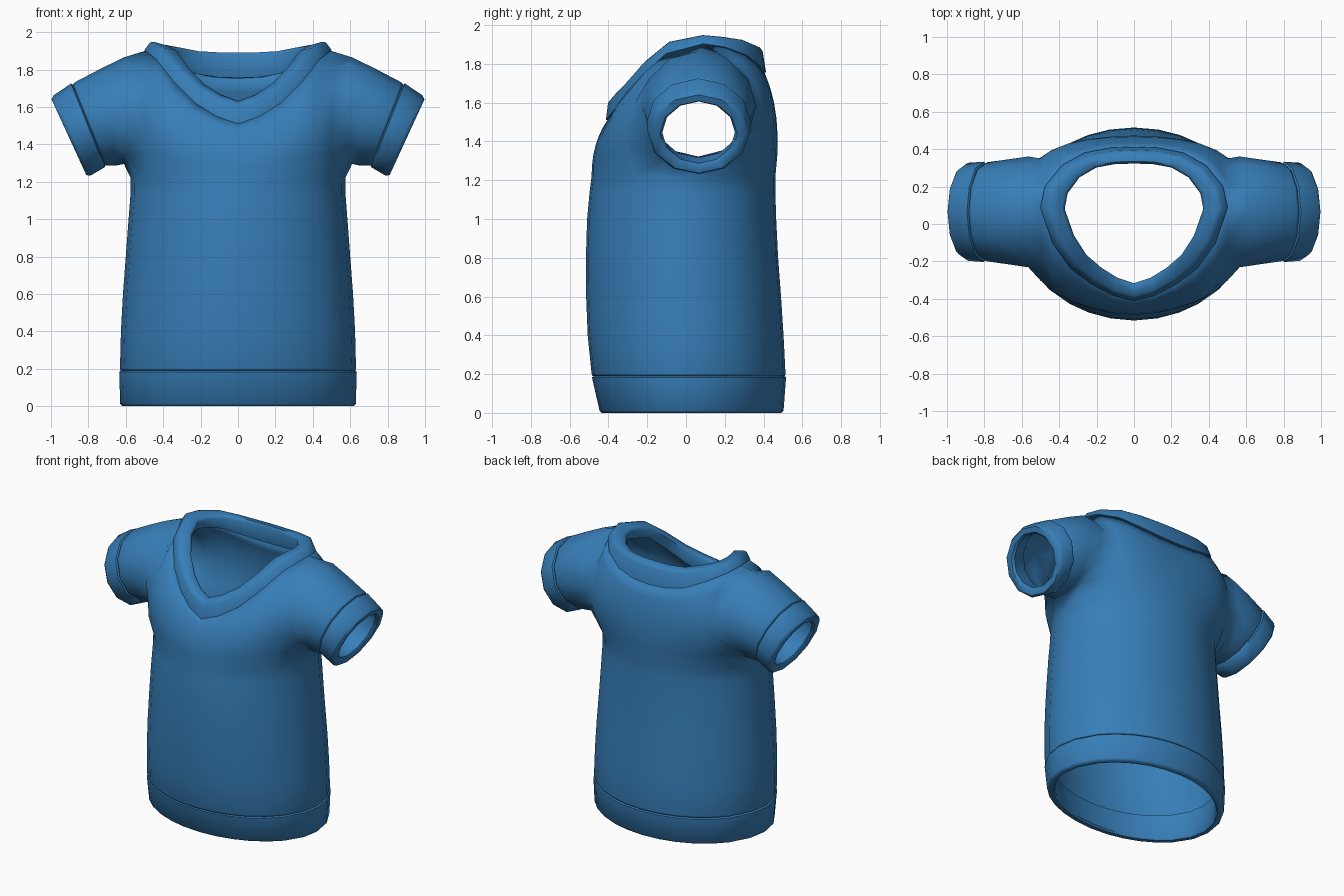
import bpy, bmesh, math
from mathutils import Vector

if "Cube" in bpy.data.objects:
    bpy.data.objects.remove(bpy.data.objects["Cube"])

blue = bpy.data.materials.new("shirt_blue")
blue.diffuse_color = (0.038, 0.209, 0.479, 1)
blue.use_nodes = True
blue.node_tree.nodes["Principled BSDF"].inputs["Base Color"].default_value = blue.diffuse_color


def build(name, grids, thickness=0, angle=50):
    """Weld grids of points (x >= 0 half) into one mesh and mirror it.
    Each grid is (rows, close_rows, close_columns)."""
    bm = bmesh.new()
    for rows, close_r, close_c in grids:
        vs = [[bm.verts.new(p) for p in row] for row in rows]
        nr, nc = len(rows), len(rows[0])
        for r in range(nr if close_r else nr - 1):
            for c in range(nc if close_c else nc - 1):
                a, b = vs[r], vs[(r + 1) % nr]
                d = (c + 1) % nc
                bm.faces.new((a[c], a[d], b[d], b[c]))
    bmesh.ops.remove_doubles(bm, verts=bm.verts[:], dist=1e-4)
    bmesh.ops.recalc_face_normals(bm, faces=bm.faces[:])
    if thickness:
        # the front centre face must look towards -y
        bm.normal_update()
        front = min(bm.faces, key=lambda f: f.calc_center_median().y)
        if front.normal.y > 0:
            bmesh.ops.reverse_faces(bm, faces=bm.faces[:])
    me = bpy.data.meshes.new(name)
    bm.to_mesh(me)
    bm.free()
    me.materials.append(blue)
    ob = bpy.data.objects.new(name, me)
    bpy.context.collection.objects.link(ob)
    bpy.ops.object.select_all(action='DESELECT')
    ob.select_set(True)
    bpy.context.view_layer.objects.active = ob
    bpy.ops.object.shade_smooth_by_angle(angle=math.radians(angle))
    mir = ob.modifiers.new("mirror", 'MIRROR')
    mir.use_clip = True
    if thickness:
        sol = ob.modifiers.new("cloth", 'SOLIDIFY')
        sol.thickness = thickness
        sol.offset = -1
    return ob


# Half torso ring: front centre -> side -> back centre
ANG = [0, 12, 23, 34, 46, 58, 75, 90]
ANG = [math.radians(a) for a in ANG + [180 - a for a in ANG[-2::-1]]]


def ring(z, w, yf, yb, inset=0):
    pts = []
    for a in ANG:
        d = yf if math.cos(a) > 0 else yb
        x = 0 if a in (ANG[0], ANG[-1]) else (w - inset) * math.sin(a)
        pts.append(Vector((x, -(d - inset) * math.cos(a), z)))
    return pts


# Sleeve ring: starts at the underside and goes round by the front
def sleeve(cx, cz, hx, hz, ry, k=1.0, tuck=0.0):
    pts = []
    for i in range(12):
        a = i * math.pi / 6
        c, s = math.cos(a) * k, math.sin(a) * k
        pts.append(Vector((cx - hx * c + tuck * c * c, 0.065 - ry * s, cz - hz * c)))
    return pts


# V neckline, front centre -> shoulder -> back centre
neck = [Vector(p) for p in (
    (0, -.405, 1.51), (.11, -.375, 1.548), (.225, -.315, 1.62), (.335, -.232, 1.73),
    (.43, -.10, 1.85), (.495, .09, 1.90), (.47, .20, 1.883), (.38, .31, 1.842),
    (.26, .375, 1.79), (.13, .40, 1.762), (0, .405, 1.755))]

# Body: stacked rings, chest and back panels, sleeves
lower = [ring(*r) for r in (
    (.191, .628, .483, .511), (.203, .631, .487, .513), (.4, .626, .507, .503),
    (.6, .615, .515, .49), (.8, .60, .516, .475), (1.0, .585, .51, .465),
    (1.13, .575, .498, .461), (1.22, .574, .487, .461))]
arm = sleeve(.565, 1.58, 0, .285, .296, tuck=.045)
base = lower[-1]


def column(j):
    """Curve from the upper torso ring to the neckline."""
    front = j < 7
    k = j if front else 14 - j            # distance from the centre line
    p, q = base[j], neck[j if front else j - 4]
    bulge = -.19 * (k / 5) ** 2 if front else .04 + .25 * (k / 5) ** 2
    m = Vector(((p.x + q.x) / 2 + .02 * (k / 5) ** 2 * (k < 6), p.y + bulge,
                p.z + .6 * (q.z - p.z)))
    if k == 0:
        m.x = 0
    return [p * (1 - t) ** 2 + m * 2 * t * (1 - t) + q * t * t
            for t in (r / 6 for r in range(7))]


cols = {j: column(j) for j in list(range(6)) + list(range(9, 15))}
cols[6] = [base[6]] + arm[1:7]
cols[8] = [base[8]] + arm[:5:-1]
cols[7] = [base[7], arm[0]]
armpit_row = [cols[j][1] for j in range(15)]
front = [[cols[j][r] for j in range(0, 7)] for r in range(1, 7)]
back = [[cols[j][r] for j in range(8, 15)] for r in range(1, 7)]
sleeves = [arm, sleeve(.69, 1.546, .045, .258, .278),
           sleeve(.785, 1.509, .087, .223, .265),
           sleeve(.797, 1.503, .088, .222, .262, .98)]
build("shirt_body", [(lower + [armpit_row], False, False), (front, False, False),
                     (back, False, False), (sleeves, False, True)], .03, 80)

# Hem band
hem_top, hem_low = (.635, .485, .516), (.63, .446, .503)
hem = [ring(.191, *hem_top, .01), ring(.183, *hem_top), ring(.012, *hem_low),
       ring(0, *hem_low, .012), ring(0, *hem_low, .04), ring(.012, *hem_low, .05),
       ring(.191, *hem_top, .052)]
build("hem_band", [(hem, True, False)])

# Sleeve cuffs
cuff = [sleeve(.797, 1.505, .09, .222, .266, .965),
        sleeve(.803, 1.501, .09, .224, .268),
        sleeve(.888, 1.447, .098, .215, .262),
        sleeve(.904, 1.438, .098, .213, .258, .95),
        sleeve(.904, 1.438, .098, .213, .25, .80),
        sleeve(.89, 1.446, .096, .213, .25, .75),
        sleeve(.79, 1.507, .088, .22, .25, .87)]
build("sleeve_cuffs", [(cuff, True, True)])


# Collar band: each ring moves the neckline inwards and up,
# with amounts given at the front, side and back
def collar_ring(inset, lift):
    pts = []
    for i, p in enumerate(neck):
        s = (p.x / .495) ** 2
        e = 0 if i < 5 else 2
        d = inset[e] * (1 - s) + inset[1] * s
        u = lift[e] * (1 - s) + lift[1] * s
        out = Vector((p.x, p.y - .05, 0)).normalized()
        pts.append(p - out * d + Vector((0, 0, u)))
    return pts


collar = [collar_ring((.03, .02, .03), (0, -.02, 0)),
          collar_ring((-.008, -.006, -.008), (0, .004, .0)),
          collar_ring((.003, .025, .01), (.09, .045, .11)),
          collar_ring((.02, .045, .025), (.11, .048, .13)),
          collar_ring((.075, .11, .07), (.122, .03, .137)),
          collar_ring((.088, .125, .082), (.11, .012, .12)),
          collar_ring((.07, .10, .055), (.0, -.05, 0))]
build("collar_band", [(collar, True, False)], 0, 60)
